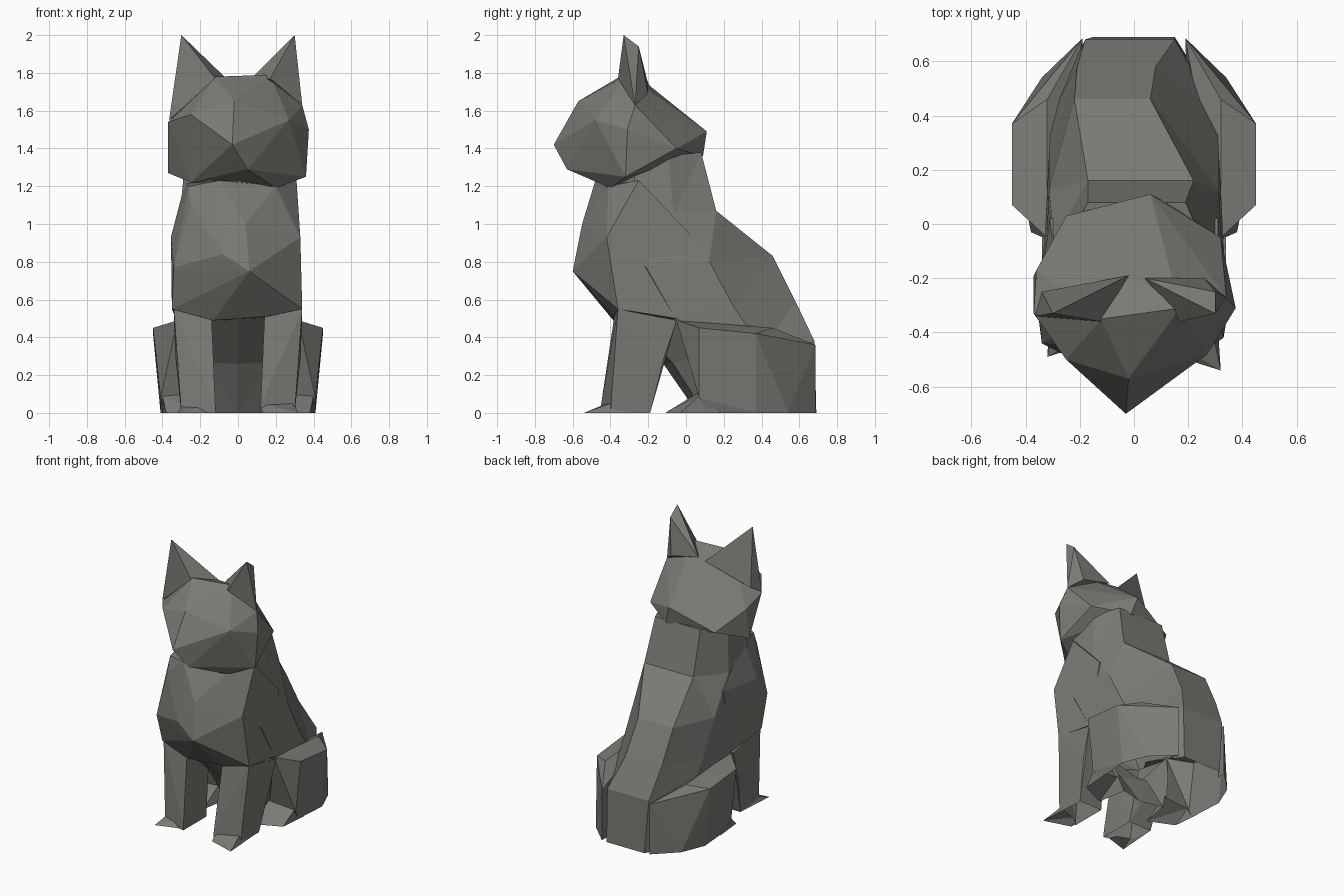
import bpy, bmesh

fur = bpy.data.materials.new("dark_grey")
fur.diffuse_color = (0.20, 0.195, 0.178, 1)


def finish(name, bm):
    bmesh.ops.recalc_face_normals(bm, faces=bm.faces)
    mesh = bpy.data.meshes.new(name)
    bm.to_mesh(mesh)
    bm.free()
    mesh.materials.append(fur)
    obj = bpy.data.objects.new(name, mesh)
    bpy.context.collection.objects.link(obj)
    return obj


def hull(name, points, flip=1, shift=0):
    """Faceted solid wrapped around a few corner points, optionally mirrored in x."""
    bm = bmesh.new()
    for x, y, z in points:
        bm.verts.new((x * flip, y + shift, z))
    res = bmesh.ops.convex_hull(bm, input=bm.verts)
    junk = {v for v in res["geom_interior"] + res["geom_unused"]
            if isinstance(v, bmesh.types.BMVert)}
    bmesh.ops.delete(bm, geom=list(junk), context='VERTS')
    return finish(name, bm)


def loft(name, rings):
    """Tilted rings: front y, z; back y, z; half width; back corners left, right."""
    bm = bmesh.new()
    loops = []
    for fy, fz, by, bz, w, left, right in rings:
        section = [(0, 0), (0.55 * w, 0.06), (w, 0.32), (0.95 * w, 0.66), (right, 1),
                   (left, 1), (-0.95 * w, 0.66), (-w, 0.32), (-0.55 * w, 0.06)]
        loops.append([bm.verts.new((x, fy + (by - fy) * t, fz + (bz - fz) * t))
                      for x, t in section])
    for a, b in zip(loops, loops[1:]):
        for i in range(len(a)):
            j = (i + 1) % len(a)
            bm.faces.new((a[i], a[j], b[j], b[i]))
    bm.faces.new(loops[0])
    bm.faces.new(loops[-1])
    bmesh.ops.triangulate(bm, faces=bm.faces)
    return finish(name, bm)


# Body: tilted rings from neck to seat
body = loft("body_and_legs", [
    (-0.43, 1.32, 0.08, 1.38, 0.28, -0.17, 0.19),
    (-0.50, 1.01, 0.16, 1.07, 0.31, -0.17, 0.22),
    (-0.53, 0.75, 0.46, 0.83, 0.33, -0.22, 0.06),
    (-0.38, 0.50, 0.58, 0.59, 0.33, -0.21, 0.08),
    (-0.12, 0.26, 0.68, 0.38, 0.32, -0.18, 0.15),
    (0.06, 0.0, 0.69, 0.0, 0.30, -0.15, 0.15),
])

# Chest: irregular facets between the neck and the front legs
merged = [hull("chest", [
    (0.04, -0.55, 1.0), (-0.25, -0.45, 1.10), (-0.34, -0.44, 0.77),
    (-0.08, -0.57, 0.84), (0.06, -0.60, 0.75), (0.33, -0.42, 0.93),
    (-0.35, -0.36, 0.55), (0.34, -0.36, 0.55), (-0.13, -0.385, 0.49),
    (0.15, -0.385, 0.51), (0.20, -0.41, 1.20), (-0.10, -0.48, 1.23),
    (-0.26, -0.40, 1.20), (-0.355, -0.30, 0.93), (0.31, -0.25, 1.23),
    (-0.28, -0.25, 1.22), (0.33, -0.05, 0.50), (-0.33, -0.05, 0.50),
    (0.31, 0.02, 0.95), (-0.31, 0.02, 0.95),
])]

# Legs and feet, mirrored
parts = {
    "front_leg": [
        (0.14, -0.38, 0.51), (0.34, -0.36, 0.55), (0.34, -0.05, 0.49),
        (0.16, -0.10, 0.45), (0.33, -0.12, 0.28), (0.14, -0.14, 0.26),
        (0.12, -0.45, 0.04), (0.29, -0.40, 0.05), (0.12, -0.19, 0.0),
        (0.30, -0.19, 0.0), (0.30, -0.40, 0.0), (0.12, -0.45, 0.0)],
    "front_paw": [
        (0.12, -0.42, 0.05), (0.29, -0.40, 0.05), (0.13, -0.48, 0.0),
        (0.32, -0.54, 0.0), (0.13, -0.25, 0.0), (0.30, -0.25, 0.0)],
    "haunch": [
        (0.32, -0.05, 0.49), (0.32, 0.46, 0.45), (0.45, 0.07, 0.45),
        (0.45, 0.37, 0.42), (0.41, 0.07, 0.08), (0.41, 0.37, 0.0),
        (0.34, 0.54, 0.0), (0.20, 0.07, 0.08), (0.19, 0.685, 0.36),
        (0.19, 0.685, 0.0), (0.39, 0.12, 0.0), (0.20, 0.12, 0.0)],
    "hind_paw": [
        (0.20, -0.11, 0.0), (0.38, -0.03, 0.0), (0.20, 0.07, 0.11),
        (0.40, 0.07, 0.09), (0.40, 0.18, 0.0), (0.15, 0.18, 0.0)],
}
for name, points in parts.items():
    for side, flip in (("left", -1), ("right", 1)):
        # the left front paw sits slightly further back
        shift = 0.05 if (name, side) == ("front_paw", "left") else 0
        merged.append(hull(f"{name}_{side}", points, flip, shift))

# Fuse everything below the head into one skin
for part in merged:
    mod = body.modifiers.new("fuse", 'BOOLEAN')
    mod.operation, mod.solver, mod.object = 'UNION', 'EXACT', part
skin = bpy.data.meshes.new_from_object(
    body.evaluated_get(bpy.context.evaluated_depsgraph_get()))
body.modifiers.clear()
body.data = skin
for part in merged:
    bpy.data.objects.remove(part)

# Leave the underside open where it meets the ground
bm = bmesh.new()
bm.from_mesh(skin)
base = [f for f in bm.faces if all(v.co.z < 0.001 for v in f.verts)]
bmesh.ops.delete(bm, geom=base, context='FACES')
bm.to_mesh(skin)
bm.free()

# Head: muzzle, cheeks, brow, crown, nape
hull("head", [
    (-0.03, -0.70, 1.42), (0.05, -0.63, 1.29), (-0.02, -0.57, 1.65),
    (-0.25, -0.50, 1.58), (0.27, -0.48, 1.55),
    (-0.12, -0.35, 1.78), (0.17, -0.31, 1.79), (-0.01, -0.19, 1.73),
    (-0.37, -0.33, 1.54), (0.375, -0.31, 1.50), (0.34, -0.27, 1.63),
    (-0.37, -0.19, 1.27), (-0.36, -0.17, 1.48), (0.36, -0.32, 1.25),
    (-0.12, -0.43, 1.26), (0.20, -0.40, 1.19), (-0.25, -0.36, 1.22),
    (-0.25, 0.03, 1.36), (0.06, 0.11, 1.49), (0.32, -0.05, 1.40),
    (0.10, 0.09, 1.36),
])

# Ears: the right one has a slightly blunt tip
hull("ear_left", [
    (-0.30, -0.33, 2.0), (-0.12, -0.36, 1.77), (-0.02, -0.19, 1.73),
    (-0.365, -0.34, 1.55), (-0.34, -0.25, 1.60)])
hull("ear_right", [
    (0.30, -0.33, 2.0), (0.30, -0.25, 1.94), (0.17, -0.36, 1.77),
    (0.04, -0.20, 1.74), (0.34, -0.27, 1.63), (0.26, -0.20, 1.69)])
